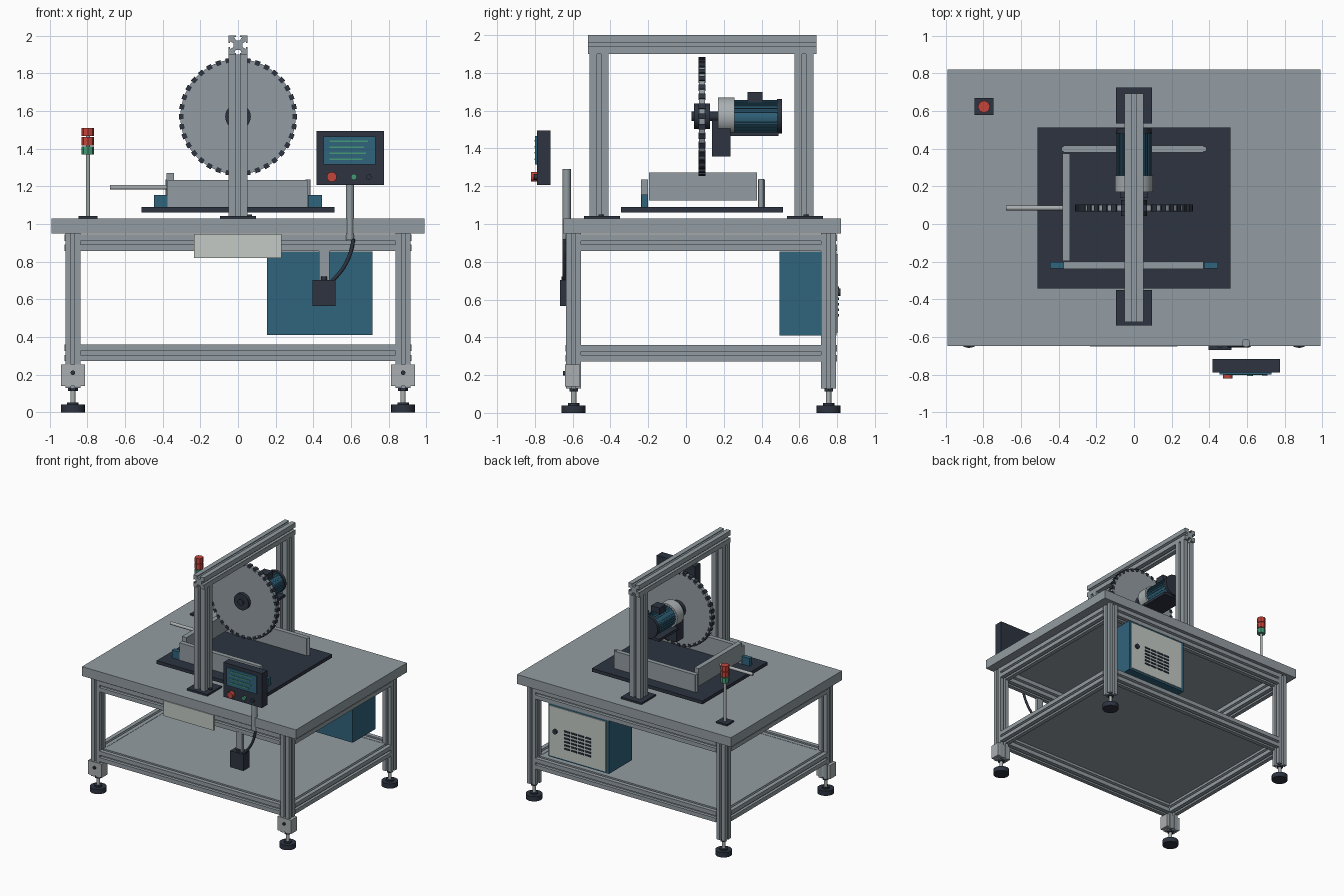
import bpy, math
from mathutils import Vector

cube = bpy.data.objects.get("Cube")
if cube:
    bpy.data.objects.remove(cube, do_unlink=True)


def material(name, *rgb):
    m = bpy.data.materials.new(name)
    m.use_nodes = True
    color = (*rgb, 1)
    m.diffuse_color = color
    m.node_tree.nodes["Principled BSDF"].inputs["Base Color"].default_value = color
    return m


GREY = material("aluminium grey", .29, .335, .36)
LIGHT = material("light steel", .40, .43, .44)
WHITE = material("off white", .55, .59, .56)
DARK = material("dark slate", .026, .034, .052)
BLUE = material("teal blue", .03, .125, .20)
RED = material("signal red", .55, .06, .045)
GREEN = material("signal green", .06, .32, .18)


def mesh_object(name, verts, faces, mat):
    me = bpy.data.meshes.new(name)
    me.from_pydata(verts, [], faces)
    me.materials.append(mat)
    ob = bpy.data.objects.new(name, me)
    bpy.context.collection.objects.link(ob)
    return ob


def prism(name, outline, a, b, mat, smooth=False):
    """Extrude a counter-clockwise outline from point a to point b."""
    a, b = Vector(a), Vector(b)
    turn = (b - a).to_track_quat('Z', 'Y')
    n = len(outline)
    verts = [end + turn @ Vector((x, y, 0)) for end in (a, b) for x, y in outline]
    sides = [(i, (i + 1) % n, n + (i + 1) % n, n + i) for i in range(n)]
    caps = [tuple(reversed(range(n))), tuple(range(n, 2 * n))]
    ob = mesh_object(name, verts, sides + caps, mat)
    if smooth:
        for p in ob.data.polygons[:n]:
            p.use_smooth = True
    return ob


def box(name, x, y, z, mat):
    """Box from (min, max) pairs."""
    cx, cy = sum(x) / 2, sum(y) / 2
    w, d = (x[1] - x[0]) / 2, (y[1] - y[0]) / 2
    return prism(name, [(-w, -d), (w, -d), (w, d), (-w, d)],
                 (cx, cy, z[0]), (cx, cy, z[1]), mat)


def ring(radius, n):
    return [(radius * math.cos(math.tau * i / n), radius * math.sin(math.tau * i / n))
            for i in range(n)]


def cyl(name, r, a, b, mat, n=32):
    return prism(name, ring(r, n), a, b, mat, smooth=n > 8)


def extrusion(name, size, a, b):
    """Slotted aluminium bar: one slotted side turned four times."""
    h = size / 2
    side = [(1, -1), (1, -.22), (.84, -.22), (.84, -.4), (.5, -.22),
            (.5, .22), (.84, .4), (.84, .22), (1, .22)]
    pts = []
    for _ in range(4):
        pts += [(x * h, y * h) for x, y in side]
        side = [(-y, x) for x, y in side]
    return prism(name, pts, a, b, GREY)


# Table frame
LEG_X, FRONT, BACK, BAR = .877, -.595, .755, .08
half = BAR / 2
box("table_top", (-.99, .99), (-.648, .82), (.95, 1.028), GREY)
box("lower_shelf", (-.85, .85), (-.57, .73), (.345, .357), GREY)
for level, z in (("lower", .315), ("upper", .9)):
    for side, y in (("front", FRONT), ("back", BACK)):
        extrusion(f"{level}_{side}_rail", .088, (-LEG_X + half, y, z), (LEG_X - half, y, z))
    for side, x in (("left", LEG_X), ("right", -LEG_X)):
        extrusion(f"{level}_{side}_rail", .088, (x, FRONT + half, z), (x, BACK - half, z))
for sx, side in ((1, "left"), (-1, "right")):
    x = sx * LEG_X
    for end, y in (("front", FRONT), ("back", BACK)):
        tag = f"{end}_{side}"
        extrusion(f"{tag}_leg", BAR, (x, y, .13), (x, y, .95))
        cyl(f"{tag}_foot_pad", .063, (x, y, 0), (x, y, .04), DARK)
        cyl(f"{tag}_foot_collar", .03, (x, y, .04), (x, y, .052), DARK)
        cyl(f"{tag}_foot_stem", .014, (x, y, .05), (x, y, .13), LIGHT, 16)
        cyl(f"{tag}_foot_nut", .026, (x, y, .112), (x, y, .13), DARK, 6)
    # Blocks on the front legs
    box(f"{side}_foot_block", (x - .063, x + .063), (-.64, -.56), (.14, .255), LIGHT)
    cyl(f"{side}_block_bolt", .012, (x, -.652, .21), (x, -.638, .21), DARK, 16)

# Gantry over the blade
extrusion("gantry_beam", .1, (0, -.52, 1.95), (0, .692, 1.95))
for end, y in (("front", -.46), ("back", .625)):
    extrusion(f"gantry_{end}_post", .1, (0, y, 1.04), (0, y, 1.9))
    py = y + (.015 if end == "front" else .005)
    box(f"gantry_{end}_base", (-.095, .095), (py - .095, py + .095), (1.028, 1.043), DARK)
    cyl(f"gantry_{end}_bolt", .014, (.06, y + .01, 1.04), (.06, y + .01, 1.05), DARK, 16)

# Saw blade with teeth
AXIS = 1.57


def along(y):
    return (0, y, AXIS)


cyl("blade_disc", .306, along(.07), along(.1), GREY, 72)
TEETH = 36
verts, faces = [], []
for i in range(TEETH):
    base = len(verts)
    for y in (.067, .103):
        for r, da in ((.29, -.045), (.315, -.045), (.315, .045), (.29, .045)):
            t = math.tau * i / TEETH + da
            verts.append((r * math.sin(t), y, AXIS + r * math.cos(t)))
    for f in ((0, 1, 2, 3), (7, 6, 5, 4), (0, 4, 5, 1), (1, 5, 6, 2), (2, 6, 7, 3), (3, 7, 4, 0)):
        faces.append([base + k for k in f])
mesh_object("blade_teeth", verts, faces, DARK)
cyl("blade_hub", .068, along(.042), along(.128), DARK)
cyl("blade_shaft", .025, along(.03), along(.18), DARK, 20)

# Motor
cyl("gearbox", .1, along(.17), along(.258), LIGHT, 40)
fins = []
for i in range(24):
    for r, step in ((.08, 0), (.08, .5), (.087, .5), (.087, 1)):
        t = math.tau * (i + step) / 24
        fins.append((r * math.cos(t), r * math.sin(t)))
prism("motor_body", fins, along(.255), along(.49), BLUE)
cyl("motor_end_cap", .092, along(.482), along(.508), DARK, 40)
box("motor_terminal_box", (-.04, .04), (.325, .405), (1.63, 1.7), DARK)
box("motor_bracket", (-.075, .075), (.137, .235), (1.358, 1.55), DARK)
box("motor_plate", (-.095, .095), (.235, .49), (1.465, 1.487), DARK)

# Work bed and fences
box("bed_plate", (-.512, .512), (-.343, .513), (1.062, 1.09), DARK)
box("front_fence", (-.375, .37), (-.238, -.2), (1.09, 1.235), GREY)
box("back_fence", (-.375, .37), (.38, .417), (1.09, 1.235), GREY)
box("side_fence", (-.38, -.34), (-.197, .375), (1.125, 1.272), GREY)
for sx, side in ((1, "left"), (-1, "right")):
    box(f"{side}_fence_clamp", sorted((sx * .372, sx * .447)), (-.236, -.202), (1.09, 1.155), BLUE)
    cyl(f"{side}_fence_pin", .014, (sx * .372, .398, 1.09), (sx * .372, .398, 1.237), GREY, 16)
cyl("push_rod", .013, (-.68, .085, 1.195), (-.36, .085, 1.195), LIGHT, 20)

# Signal tower
LX, LY = -.797, .623
box("signal_base", (LX - .05, LX + .05), (LY - .045, LY + .045), (1.028, 1.042), DARK)
cyl("signal_pole", .011, (LX, LY, 1.04), (LX, LY, 1.5), LIGHT, 16)
for name, z, mat in (("green_lamp", 1.368, GREEN), ("lower_red_lamp", 1.418, RED),
                     ("upper_red_lamp", 1.467, RED)):
    cyl(name, .033, (LX, LY, z), (LX, LY, z + .044), mat, 8)

# Control panel
box("panel_case", (.418, .775), (-.79, -.718), (1.207, 1.495), DARK)
box("panel_screen", (.455, .73), (-.799, -.79), (1.315, 1.465), BLUE)
for i, end in enumerate((.69, .67, .68, .66)):
    z = 1.44 - i * .032
    box(f"screen_line_{i + 1}", (.485, end), (-.803, -.798), (z - .004, z + .004), GREEN)
for name, x, r, y, mat in (("stop_button", .498, .026, -.82, RED),
                           ("start_button", .615, .016, -.808, GREEN),
                           ("mode_button", .695, .014, -.806, DARK)):
    cyl(name, r, (x, -.785, 1.25), (x, y, 1.25), mat, 24)
cyl("panel_pole", .022, (.595, -.632, .915), (.595, -.632, 1.29), GREY, 24)

# Hanging switch box and cable
box("switch_strip", (.43, .486), (-.64, -.615), (.7, .865), GREY)
box("switch_box", (.395, .517), (-.668, -.585), (.565, .703), DARK)
cyl("switch_gland", .015, (.457, -.645, .7), (.457, -.645, .722), DARK, 16)
curve = bpy.data.curves.new("cable", 'CURVE')
curve.dimensions = '3D'
curve.bevel_depth = .01
path = [(.612, .92), (.605, .83), (.56, .75), (.5, .7)]
spline = curve.splines.new('NURBS')
spline.points.add(len(path) - 1)
for p, (x, z) in zip(spline.points, path):
    p.co = (x, -.645, z, 1)
spline.use_endpoint_u = True
curve.materials.append(DARK)
bpy.context.collection.objects.link(bpy.data.objects.new("cable", curve))

# Front plate
box("front_plate", (-.234, .232), (-.652, -.637), (.82, .948), WHITE)

# Electrical cabinet with vented door
box("cabinet", (.155, .715), (.495, .797), (.41, .855), BLUE)
box("cabinet_door", (.18, .7), (.797, .805), (.425, .842), WHITE)
cyl("door_lock", .02, (.645, .8, .638), (.645, .818, .638), DARK, 20)
for row in range(6):
    for col in range(4):
        x, z = .315 + col * .065, .51 + row * .029
        box(f"vent_{row + 1}_{col + 1}", (x, x + .052), (.804, .811), (z, z + .013), DARK)
